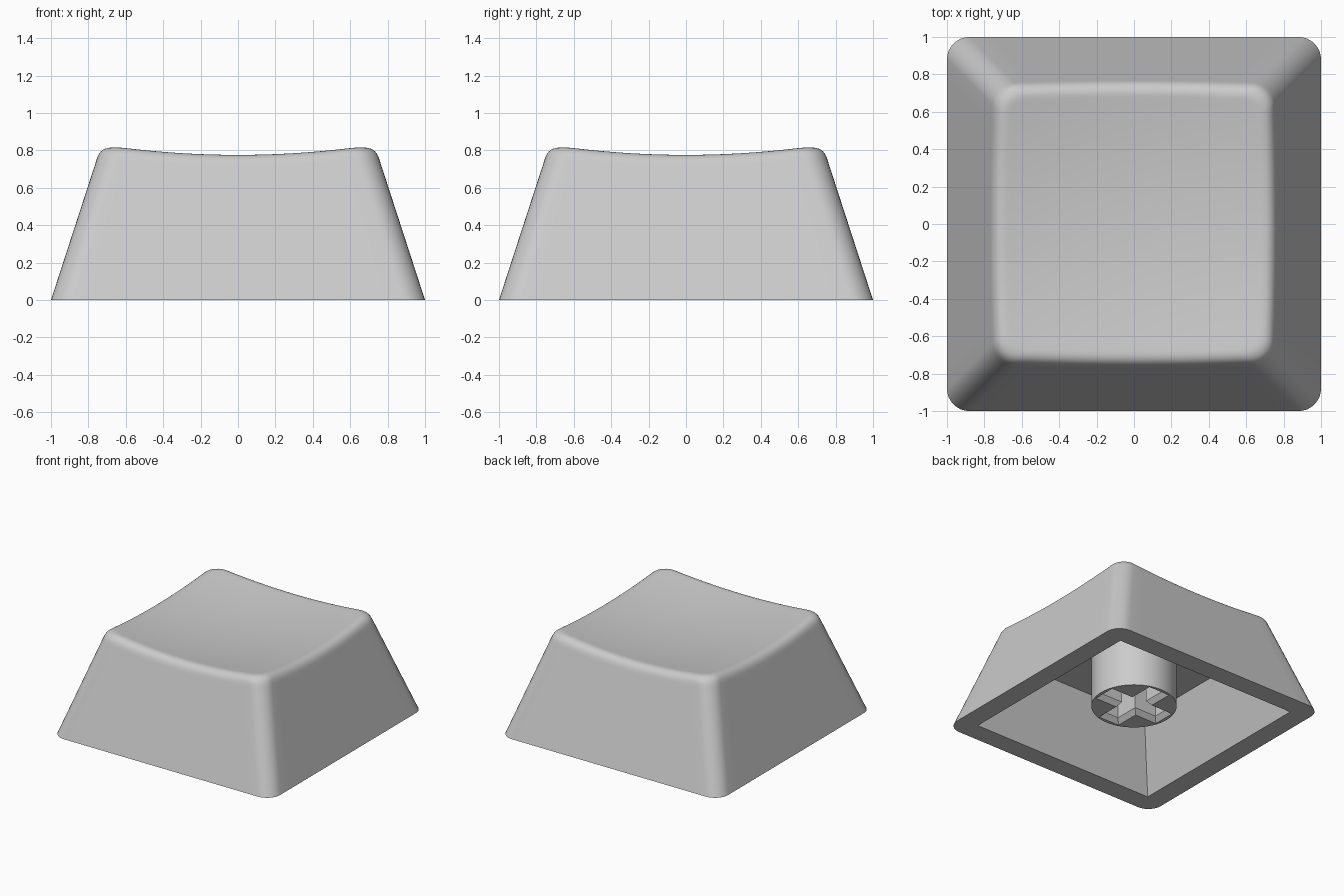
import bpy, bmesh, math
from mathutils import Vector

if "Cube" in bpy.data.objects:
    bpy.data.objects.remove(bpy.data.objects["Cube"])

SLOPE = 0.325          # inward lean of the walls per unit of height
CORNER = 0.12          # plan radius of the vertical corners

grey = bpy.data.materials.new("light_grey")
grey.diffuse_color = (0.6, 0.6, 0.6, 1)
grey.use_nodes = True
grey.node_tree.nodes["Principled BSDF"].inputs["Base Color"].default_value = grey.diffuse_color


def dish(x, y):
    return 0.725 + 0.107 * (x * x + y * y)


def half_at(z):
    return 1 - SLOPE * z


def plan(half, radius, sides=16, arc=8):
    """Rounded square outline, counter-clockwise."""
    pts, core = [], half - radius
    for q in range(4):
        a0 = q * math.pi / 2
        c, s = round(math.cos(a0)), round(math.sin(a0))
        corner = (core * (c - s), core * (s + c))
        for i in range(arc + 1):
            a = a0 + i / arc * math.pi / 2
            pts.append((corner[0] + radius * math.cos(a),
                        corner[1] + radius * math.sin(a)))
        for i in range(1, sides):     # straight run to the next corner
            t = core * (1 - 2 * i / sides)
            pts.append((t * c - half * s, t * s + half * c))
    return pts


def finish(bm, name):
    bmesh.ops.remove_doubles(bm, verts=bm.verts, dist=1e-5)
    bmesh.ops.recalc_face_normals(bm, faces=bm.faces)
    me = bpy.data.meshes.new(name)
    bm.to_mesh(me)
    bm.free()
    me.materials.append(grey)
    ob = bpy.data.objects.new(name, me)
    bpy.context.collection.objects.link(ob)
    return ob


def smooth(ob):
    bpy.ops.object.select_all(action='DESELECT')
    ob.select_set(True)
    bpy.context.view_layer.objects.active = ob
    bpy.ops.object.shade_smooth_by_angle(angle=math.radians(30))


# Cap shell: ceiling, inner walls, rim, outer walls, rounded lip, dished top
n = len(plan(1, CORNER))
rings = [[Vector((x, y, 0.535)) for x, y in plan(0.642, 0)],
         [Vector((x, y, 0)) for x, y in plan(0.835, 0)],
         [Vector((x, y, 0)) for x, y in plan(1, CORNER)]]

wall, crest, inner = [], [], []
for i in range(n):
    z = 0.8
    for _ in range(6):     # where the leaning wall meets the dish
        p = plan(half_at(z), CORNER)[i]
        z = dish(*p)
    crest.append(Vector((*p, z)))
    low = z - 0.065
    wall.append(Vector((*plan(half_at(low), CORNER)[i], low)))
    b = plan(half_at(z) - 0.065, 0.09)[i]
    inner.append(Vector((*b, dish(*b))))

rings.append([w + (w - c) * 0.3 for w, c in zip(wall, crest)])
for k in range(9):
    t = k / 8
    rings.append([w * (1 - t) ** 2 + c * 2 * t * (1 - t) + b * t * t
                  for w, c, b in zip(wall, crest, inner)])
for f in (0.96, 0.85, 0.7, 0.55, 0.4, 0.25, 0.1):
    rings.append([Vector((b.x * f, b.y * f, dish(b.x * f, b.y * f)))
                  for b in inner])

bm = bmesh.new()
loops = [[bm.verts.new(p) for p in ring] for ring in rings]
for a, b in zip(loops, loops[1:]):
    for i in range(n):
        j = (i + 1) % n
        bm.faces.new((a[i], a[j], b[j], b[i]))
bm.faces.new(loops[0])
bm.faces.new(loops[-1])
smooth(finish(bm, "cap_shell"))


def loft(sections, name):
    """Closed solid through (outline, height) sections."""
    bm = bmesh.new()
    loops = [[bm.verts.new((x, y, z)) for x, y in pts] for pts, z in sections]
    for a, b in zip(loops, loops[1:]):
        for i in range(len(a)):
            j = (i + 1) % len(a)
            bm.faces.new((a[i], a[j], b[j], b[i]))
    bm.faces.new(loops[0])
    bm.faces.new(loops[-1])
    return finish(bm, name)


def cross(length, width):
    pts = []
    for q in range(4):
        c, s = round(math.cos(q * math.pi / 2)), round(math.sin(q * math.pi / 2))
        pts += [(x * c - y * s, x * s + y * c)
                for x, y in ((length, -width), (length, width), (width, width))]
    return pts


# Stem with a cross-shaped socket, chamfered at its mouth
circle = [(0.322 * math.cos(a), 0.322 * math.sin(a))
          for a in (i * math.tau / 64 for i in range(64))]
stem = loft([(circle, 0.11), (circle, 0.56)], "stem")
mouth, slot = cross(0.295, 0.095), cross(0.265, 0.065)
cutter = loft([(mouth, 0.05), (mouth, 0.11), (slot, 0.15), (slot, 0.5)],
              "socket_cutter")
cutter.hide_render = True
mod = stem.modifiers.new("socket", 'BOOLEAN')
mod.operation = 'DIFFERENCE'
mod.solver = 'EXACT'
mod.object = cutter
bpy.context.view_layer.objects.active = stem
bpy.ops.object.modifier_apply(modifier=mod.name)
bpy.data.objects.remove(cutter)
smooth(stem)
